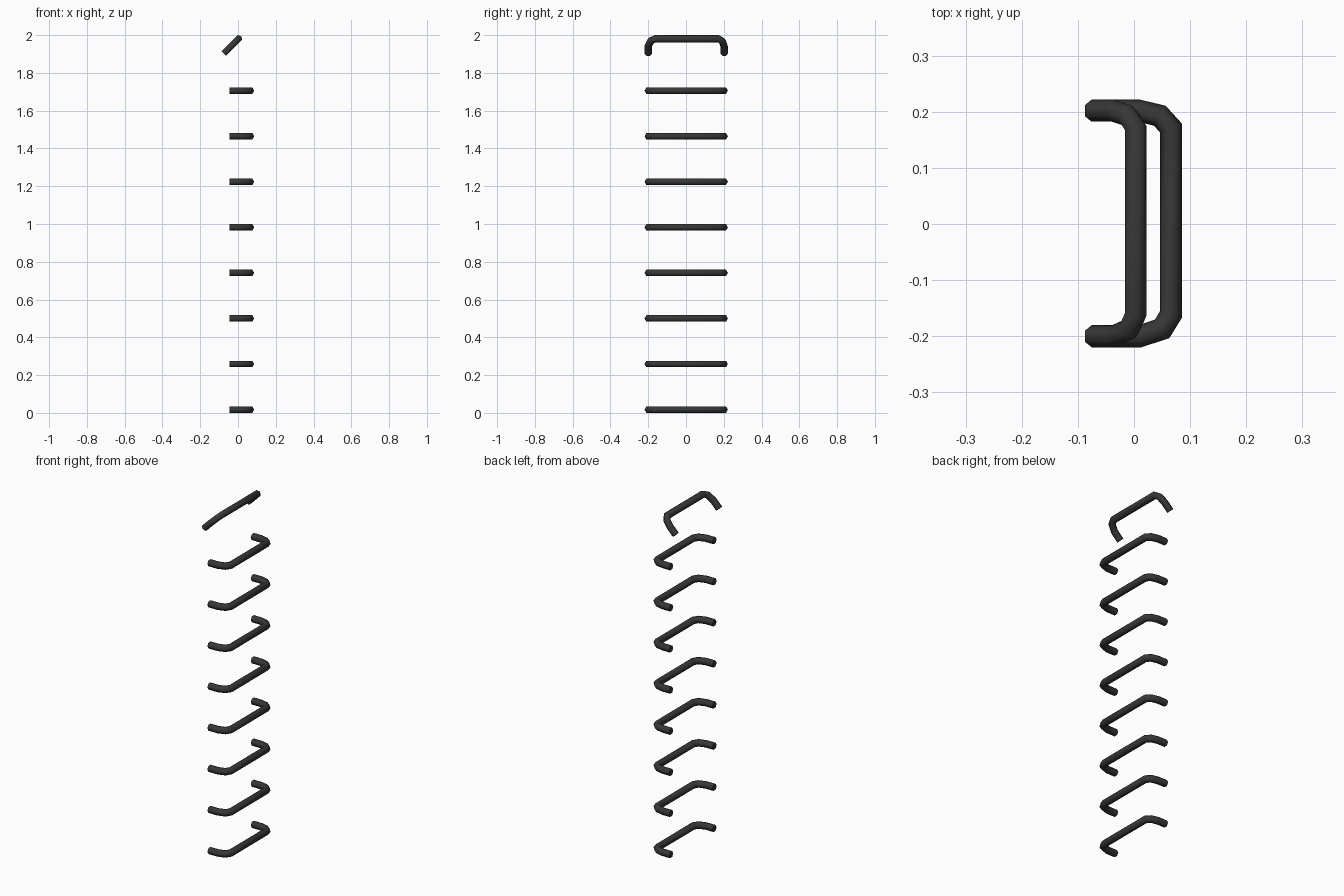
import bpy, bmesh, math
from mathutils import Vector, Matrix

if "Cube" in bpy.data.objects:
    bpy.data.objects.remove(bpy.data.objects["Cube"])

RADIUS, SIDES = 0.0197, 6
# Centre line of one rung, seen from above
PATH = [Vector(p) for p in [
    (-0.045, 0.202), (0.008, 0.202), (0.046, 0.193), (0.066, 0.171),
    (0.066, -0.161), (0.050, -0.187), (0.010, -0.200), (-0.045, -0.200)]]

steel = bpy.data.materials.new("dark_steel")
steel.diffuse_color = (0.038, 0.038, 0.038, 1)
steel.use_nodes = True
steel.node_tree.nodes["Principled BSDF"].inputs["Base Color"].default_value = steel.diffuse_color


def rung_mesh():
    """Sweep a six-sided bar along the path with mitred bends."""
    bm = bmesh.new()
    rings = []
    for i, p in enumerate(PATH):
        d_in = (p - PATH[max(i - 1, 0)]).normalized()
        d_out = (PATH[min(i + 1, len(PATH) - 1)] - p).normalized()
        tangent = (d_in + d_out).normalized()
        ref = d_in if i else d_out
        across = Vector((-tangent.y, tangent.x)) / tangent.dot(ref)
        ring = []
        for k in range(SIDES):
            a = 2 * math.pi * k / SIDES
            q = p + across * RADIUS * math.cos(a)
            ring.append(bm.verts.new((q.x, q.y, RADIUS * math.sin(a))))
        rings.append(ring)
    for r, s in zip(rings, rings[1:]):
        for k in range(SIDES):
            n = (k + 1) % SIDES
            bm.faces.new((r[k], r[n], s[n], s[k])).smooth = True
    bm.faces.new(rings[0])
    bm.faces.new(rings[-1])
    bmesh.ops.recalc_face_normals(bm, faces=bm.faces)
    for e in bm.edges:
        if any(len(f.verts) == SIDES for f in e.link_faces):
            e.smooth = False
    me = bpy.data.meshes.new("rung")
    bm.to_mesh(me)
    bm.free()
    me.materials.append(steel)
    return me


mesh = rung_mesh()


def add_rung(name, matrix):
    ob = bpy.data.objects.new(name, mesh)
    bpy.context.collection.objects.link(ob)
    ob.matrix_world = matrix


# Eight level rungs
for i in range(8):
    add_rung(f"rung_{i + 1}", Matrix.Translation((0, 0, 0.0175 + 0.2412 * i)))

# Top grab handle, tilted up by 45 degrees
bar = 0.066 * math.sqrt(0.5)
add_rung("top_handle", Matrix.Translation((0.003 - bar, 0, 1.981 - bar))
         @ Matrix.Rotation(math.radians(-45), 4, 'Y'))
